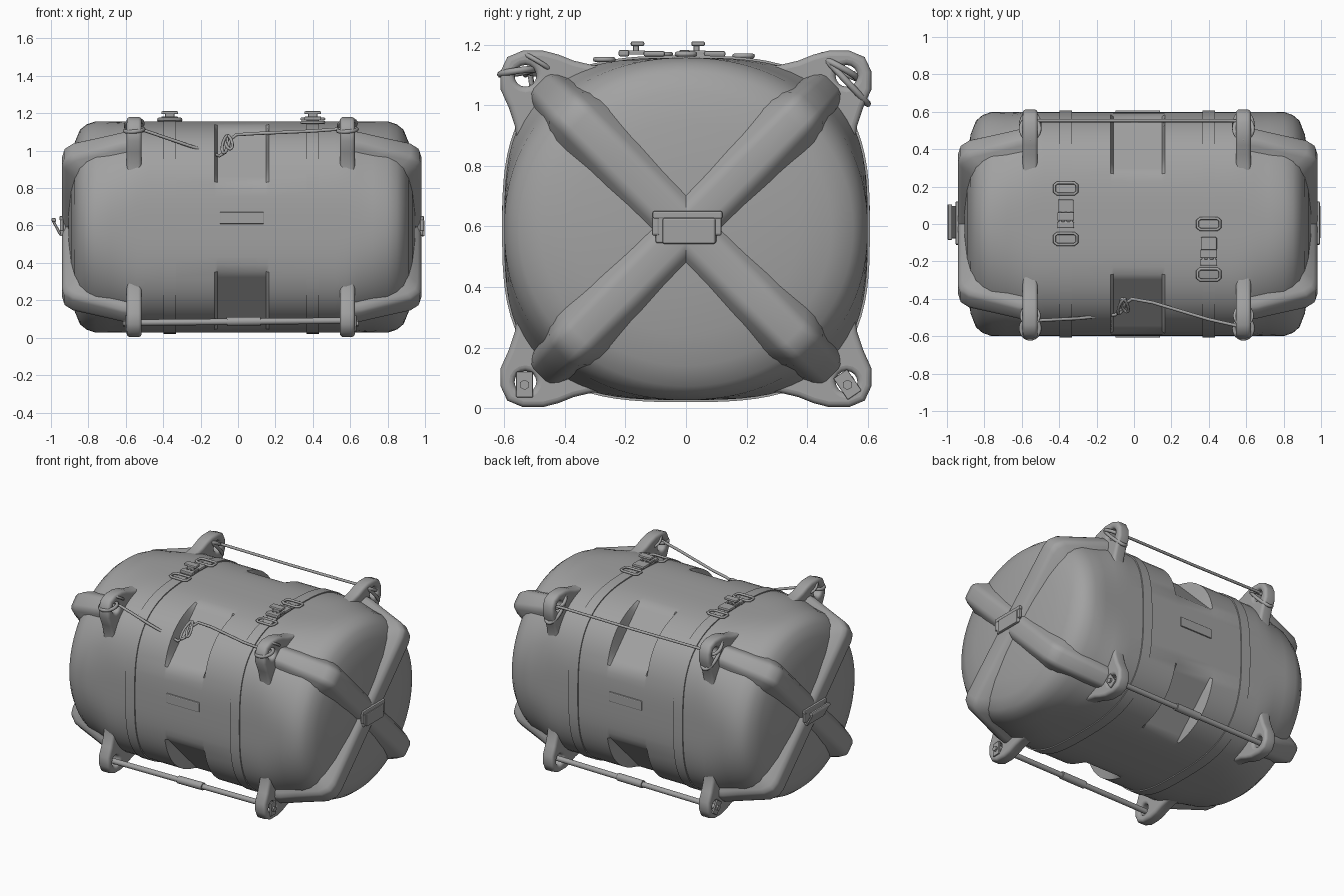
import bpy, bmesh
from math import sin, cos, pi, radians
from mathutils import Matrix, Vector

if "Cube" in bpy.data.objects:
    bpy.data.objects.remove(bpy.data.objects["Cube"])

X0, ZC, A, B = 0.02, 0.592, 0.6, 0.565     # body centre and half sizes
N = 3.0                                    # squareness of the middle
LUG_X = (-0.555, 0.585)
grey = bpy.data.materials.new('dark_grey')
grey.diffuse_color = (0.36, 0.36, 0.36, 1)
grey.use_nodes = True
grey.node_tree.nodes["Principled BSDF"].inputs["Base Color"].default_value = grey.diffuse_color


def finish(ob, angle=35):
    bpy.ops.object.select_all(action='DESELECT')
    ob.select_set(True)
    bpy.context.view_layer.objects.active = ob
    if ob.type == 'CURVE':
        bpy.ops.object.convert(target='MESH')
        ob = bpy.context.object
    bm = bmesh.new()
    bm.from_mesh(ob.data)
    bmesh.ops.recalc_face_normals(bm, faces=bm.faces)
    bm.to_mesh(ob.data)
    bm.free()
    bpy.ops.object.shade_smooth_by_angle(angle=radians(angle))
    return ob


def add(name, data):
    ob = bpy.data.objects.new(name, data)
    bpy.context.collection.objects.link(ob)
    return ob


def loft(name, rings, caps=True, angle=35):
    """Skin a list of closed rings of points."""
    bm = bmesh.new()
    vs = [[bm.verts.new(p) for p in r] for r in rings]
    n = len(rings[0])
    for a, b in zip(vs, vs[1:]):
        for i in range(n):
            bm.faces.new((a[i], a[(i + 1) % n], b[(i + 1) % n], b[i]))
    if caps:
        bm.faces.new(vs[0])
        bm.faces.new(vs[-1])
    me = bpy.data.meshes.new(name)
    bm.to_mesh(me)
    bm.free()
    return finish(add(name, me), angle)


def section(x, s, n, grow=0.0, chamfer=9.0, count=96):
    """Superellipse cross-section, optionally cut flat across its four corners."""
    out = []
    for i in range(count):
        c, d = cos(2 * pi * i / count), sin(2 * pi * i / count)
        r = s * (abs(c / A) ** n + abs(d / B) ** n) ** (-1 / n) + grow
        r = min(r, chamfer * 2 ** .5 / (abs(c) + abs(d)))
        out.append((x, r * c, ZC + r * d))
    return out


def box(name, loc, size, rot=(0, 0, 0), bevel=0.006):
    bpy.ops.mesh.primitive_cube_add(size=1, location=loc, rotation=rot)
    ob = bpy.context.object
    ob.name = name
    ob.scale = size
    bpy.ops.object.transform_apply(location=False, rotation=False, scale=True)
    m = ob.modifiers.new('bevel', 'BEVEL')
    m.width, m.segments = bevel, 2
    return ob


def rod(name, p, q, r, verts=16):
    p, q = Vector(p), Vector(q)
    bpy.ops.mesh.primitive_cylinder_add(radius=r, depth=(q - p).length, vertices=verts, location=(p + q) / 2)
    ob = bpy.context.object
    ob.name = name
    ob.rotation_euler = (q - p).to_track_quat('Z', 'Y').to_euler()
    return finish(ob)


def rope(name, pts, r=0.009, closed=False):
    cu = bpy.data.curves.new(name, 'CURVE')
    cu.dimensions = '3D'
    cu.bevel_depth, cu.bevel_resolution, cu.use_fill_caps = r, 2, True
    sp = cu.splines.new('POLY')
    sp.points.add(len(pts) - 1)
    for k, p in zip(sp.points, pts):
        k.co = (*p, 1)
    sp.use_cyclic_u = closed
    return finish(add(name, cu), 60)


def loop(name, c, u, v, r=0.011):
    c, u, v = Vector(c), Vector(u), Vector(v)
    return rope(name, [c + u * cos(pi * i / 12) + v * sin(pi * i / 12) for i in range(24)], r, True)


# Barrel body: rounded ends, squarer middle, flat hand notches on the four corners
half = [(0.93, 0.05, 2), (0.925, 0.35, 2), (0.912, 0.62, 2), (0.893, 0.8, 2), (0.865, 0.92, 2),
        (0.83, 0.97, 2.05), (0.78, 1, 2.15), (0.7, 1, 2.35), (0.62, 1, 2.7), (0.56, 1, N),
        (0.5, 1, N), (0.145, 1, N)]
rings = [section(X0 + x, s, n) for x, s, n in half]
rings += [section(X0 + x, 1, N, chamfer=.575) for x in (.13, -.13)]
rings += [section(X0 - x, s, n) for x, s, n in reversed(half)]
loft('barrel_body', rings)

# Diagonal ribs over both ends, running from the centre to each lug
# crest x, crest distance, foot x, foot distance, crest width, foot width
path = [(.96, 0, .87, 0, .045, .12), (.96, .3, .87, .28, .045, .125), (.96, .5, .85, .44, .045, .13),
        (.95, .545, .83, .48, .045, .13), (.905, .585, .8, .51, .045, .13),
        (.74, .64, .7, .53, .042, .135), (.64, .675, .63, .54, .04, .14), (.57, .69, .57, .55, .04, .15)]
for ex in (-1, 1):
    for k in range(4):
        a = pi / 4 + k * pi / 2
        rings = []
        for tx, td, bx, bd, tw, bw in path:
            def mix(f, w):
                return (bx + (tx - bx) * f, bd + (td - bd) * f, w)
            side = [mix(0, bw), mix(.45, tw + .045), mix(.8, tw + .022), mix(.96, tw + .004), mix(1, tw * .7)]
            prof = [(x, d, -w) for x, d, w in side] + side[::-1]
            rings.append([(X0 + ex * x, d * cos(a) - w * sin(a), ZC + d * sin(a) + w * cos(a))
                          for x, d, w in prof])
        loft('end_rib', rings, angle=65)

# Corner lugs with eye holes
lug = [(.2, .53), (.31, .541), (.37, .555), (.42, .575), (.47, .588), (.54, .588), (.59, .567), (.612, .52),
       (.612, .46), (.585, .4), (.565, .34), (.555, .27), (.565, .2), (.3, .25)]
to_yz = Matrix(((0, 0, 1, 0), (1, 0, 0, 0), (0, 1, 0, 0), (0, 0, 0, 1)))
for lx in LUG_X:
    for sy in (-1, 1):
        for sz in (-1, 1):
            cu = bpy.data.curves.new('lug', 'CURVE')
            cu.dimensions, cu.fill_mode = '2D', 'BOTH'
            cu.extrude, cu.bevel_depth, cu.bevel_resolution, cu.offset = 0.022, 0.018, 3, -0.018
            eye = [(.53 + .036 * cos(i * pi / 8), .505 + .036 * sin(i * pi / 8)) for i in range(16)]
            for pts in (lug, eye):
                sp = cu.splines.new('POLY')
                sp.points.add(len(pts) - 1)
                for p, (y, z) in zip(sp.points, pts):
                    p.co = (sy * y, sz * z, 0, 1)
                sp.use_cyclic_u = True
            ob = add('corner_lug', cu)
            ob.matrix_world = Matrix.Translation((lx, 0, ZC)) @ to_yz
            finish(ob, 50)

# Straps around the body with buckles on top
for sx, ys in ((-0.365, (.19, .035, -.08)), (0.4, (0, -.165, -.27))):
    w = 0.034
    loft('strap', [section(sx + dx, 1, N, g) for dx, g in ((-w, -.01), (-w, .007), (w, .007), (w, -.01))], False)
    for y in (ys[0], ys[2]):
        z = ZC + .012 + B * (1 - abs(y / A) ** N) ** (1 / N)
        rope('strap_slider', [(sx + i, y + j, z) for i, j in
             ((-.06, -.018), (-.045, -.03), (.045, -.03), (.06, -.018),
              (.06, .018), (.045, .03), (-.045, .03), (-.06, .018))], 0.008, True)
    yc = ys[1]
    box('buckle_body', (sx, yc + .06, 1.17), (.085, .07, .018))
    box('buckle_socket', (sx, yc - .04, 1.172), (.09, .035, .022))
    for dx in (-.03, 0, .03):
        box('buckle_prong', (sx + dx, yc, 1.174), (.014, .06, .014), bevel=.003)
    box('buckle_post', (sx, yc, 1.187), (.05, .02, .035))
    box('buckle_latch', (sx, yc + .005, 1.203), (.09, .045, .016))

# Name plaques on front and back
for sy in (-1, 1):
    box('side_plaque', (.02, sy * .599, .64), (.24, .018, .064))

# Carry bars between the bottom lugs, with grips and hex bolts
for sy in (-1, 1):
    y = sy * .533
    rod('carry_bar', (-.6, y, .08), (.63, y, .092), .017)
    rod('bar_grip', (-.06, y, .086), (.12, y, .088), .024)
    for lx, o in ((LUG_X[0], -.042), (LUG_X[1], .042)):
        box('bolt_plate', (lx + o, y, .078), (.012, .055, .085), (0 if sy < 0 else .6, 0, 0), .003)
        rod('hex_bolt', (lx + o, y, .077), (lx + o * 1.4, y, .077), .017, 6)

# Ropes between the top lugs
rope('back_rope', [(-.57, .55, 1.1), (-.5, .553, 1.105), (0, .553, 1.102), (.5, .553, 1.105), (.6, .55, 1.1)])
rope('front_rope', [(-.57, -.53, 1.1), (-.5, -.515, 1.108), (-.3, -.505, 1.04), (-.1, -.485, .972),
                    (-.07, -.46, .99), (-.04, -.42, 1.06), (-.01, -.4, 1.085), (.1, -.42, 1.092),
                    (.4, -.51, 1.105), (.6, -.555, 1.12)])
loop('rope_knot', (-.065, -.44, 1.035), (.015, .04, .045), (.014, 0, -.012), .008)
loop('rope_knot', (-.05, -.435, 1.045), (-.012, .035, .035), (.016, 0, .008), .008)
for lx in LUG_X:
    loop('back_rope_loop', (lx, .525, 1.085), (0, .075, -.08), (.05, 0, 0))
    loop('back_rope_loop', (lx, .51, 1.12), (0, .055, -.03), (.05, 0, .006))
    loop('front_rope_loop', (lx, -.558, 1.11), (0, .055, .008), (.05, 0, .004))
    loop('front_rope_loop', (lx, -.49, 1.14), (0, .05, -.03), (.048, 0, .006), .008)

# End handles: hinged flap shut on the right, swung out on the left
for ex in (-1, 1):
    box('handle_plate', (X0 + ex * .955, .0, .595), (.03, .2, .1))
    box('handle_hinge', (X0 + ex * .963, .005, .638), (.022, .23, .026))
    for y in (-.1, .105):
        box('handle_knuckle', (X0 + ex * .963, y, .6), (.02, .025, .06))
box('right_handle', (.988, .01, .585), (.02, .175, .085))
box('left_handle', (-.97, .01, .59), (.014, .175, .1), (0, radians(-28), 0))
box('left_handle_lip', (-.985, .01, .63), (.025, .19, .02), (0, .3, 0))

for ob in bpy.data.objects:
    ob.data.materials.clear()
    ob.data.materials.append(grey)
